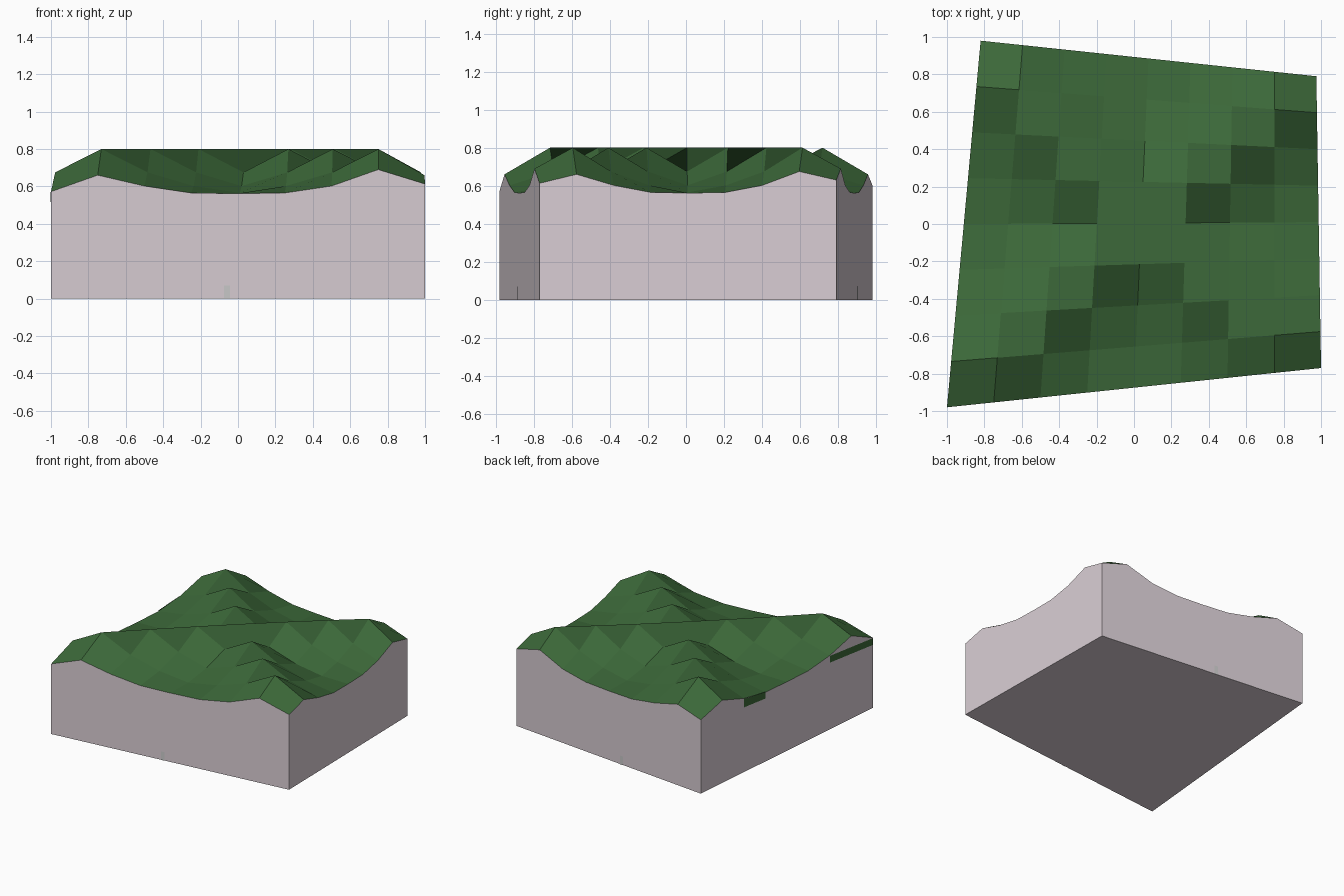
import bpy
from mathutils import Vector

if "Cube" in bpy.data.objects:
    bpy.data.objects.remove(bpy.data.objects["Cube"])

N = 8
# Footprint corners: front left, front right, back right, back left
FL, FR, BR, BL = (Vector(c) for c in ((-1, -.98), (1, -.77), (.975, .79), (-.82, .98)))
CORNER_Z = {(0, 0): .572, (N, 0): .613, (N, N): .63, (0, N): .602}
SAG = (.80, .675, .602, .565, .562)      # height by steps away from a diagonal ridge


def mat(name, rgb):
    m = bpy.data.materials.new(name)
    m.diffuse_color = (*rgb, 1)
    m.use_nodes = True
    m.node_tree.nodes["Principled BSDF"].inputs["Base Color"].default_value = m.diffuse_color
    return m


def build(name, verts, faces, material=None):
    me = bpy.data.meshes.new(name)
    me.from_pydata(verts, [], faces)
    ob = bpy.data.objects.new(name, me)
    bpy.context.collection.objects.link(ob)
    if material:
        me.materials.append(material)
    return ob


def ground(i, j):
    u, v = i / N, j / N
    return FL.lerp(FR, u).lerp(BL.lerp(BR, u), v)


def height(i, j):
    if (i, j) in CORNER_Z:
        return CORNER_Z[i, j]
    z = SAG[min(abs(i - j), abs(i + j - N))]
    if j in (0, N) and i in (1, N - 1):   # rim beside the corners
        z = .66 if i == 1 else .69
    if i == N and j == 1:
        z = .66
    return z


def top(i, j):
    return (*ground(i, j), height(i, j))


green = mat("roof_green", (.045, .14, .041))
pink = mat("wall_pink", (.70, .62, .665))

# Draped roof with crossing diagonal ridges
R = N + 1
build("roof", [top(i, j) for j in range(R) for i in range(R)],
      [(j * R + i, j * R + i + 1, (j + 1) * R + i + 1, (j + 1) * R + i)
       for j in range(N) for i in range(N)], green)

# Walls following the roof rim, with a closed base
rim = ([(i, 0) for i in range(N)] + [(N, j) for j in range(N)]
       + [(N - i, N) for i in range(N)] + [(0, N - j) for j in range(N)])
n = len(rim)
build("walls", [(*ground(*p), 0) for p in rim] + [top(*p) for p in rim],
      [(k, (k + 1) % n, n + (k + 1) % n, n + k) for k in range(n)]
      + [tuple(reversed(range(n)))], pink)


# Small doors on the front and back walls
def door(name, a, b, t):
    d = (b - a).normalized()
    out = Vector((d.y, -d.x)) * .003
    c = a.lerp(b, t) + out
    p, q = c - d * .016, c + d * .016
    build(name, [(*p, 0), (*q, 0), (*q, .07), (*p, .07)], [(0, 1, 2, 3)])


door("front_door", FL, FR, .47)
door("back_door", BR, BL, .57)


# Roof scraps hanging over the left wall
def flap(name, j0, j1, z0, z1):
    off = Vector((-.003, 0))
    a, b = ground(0, j0) + off, ground(0, j1) + off
    build(name, [(*a, z0), (*b, z1), (*b, .60), (*a, .57)], [(3, 2, 1, 0)], green)


flap("left_flap_front", 0, 2, .515, .545)
flap("left_flap_back", 5, 6, .515, .53)
